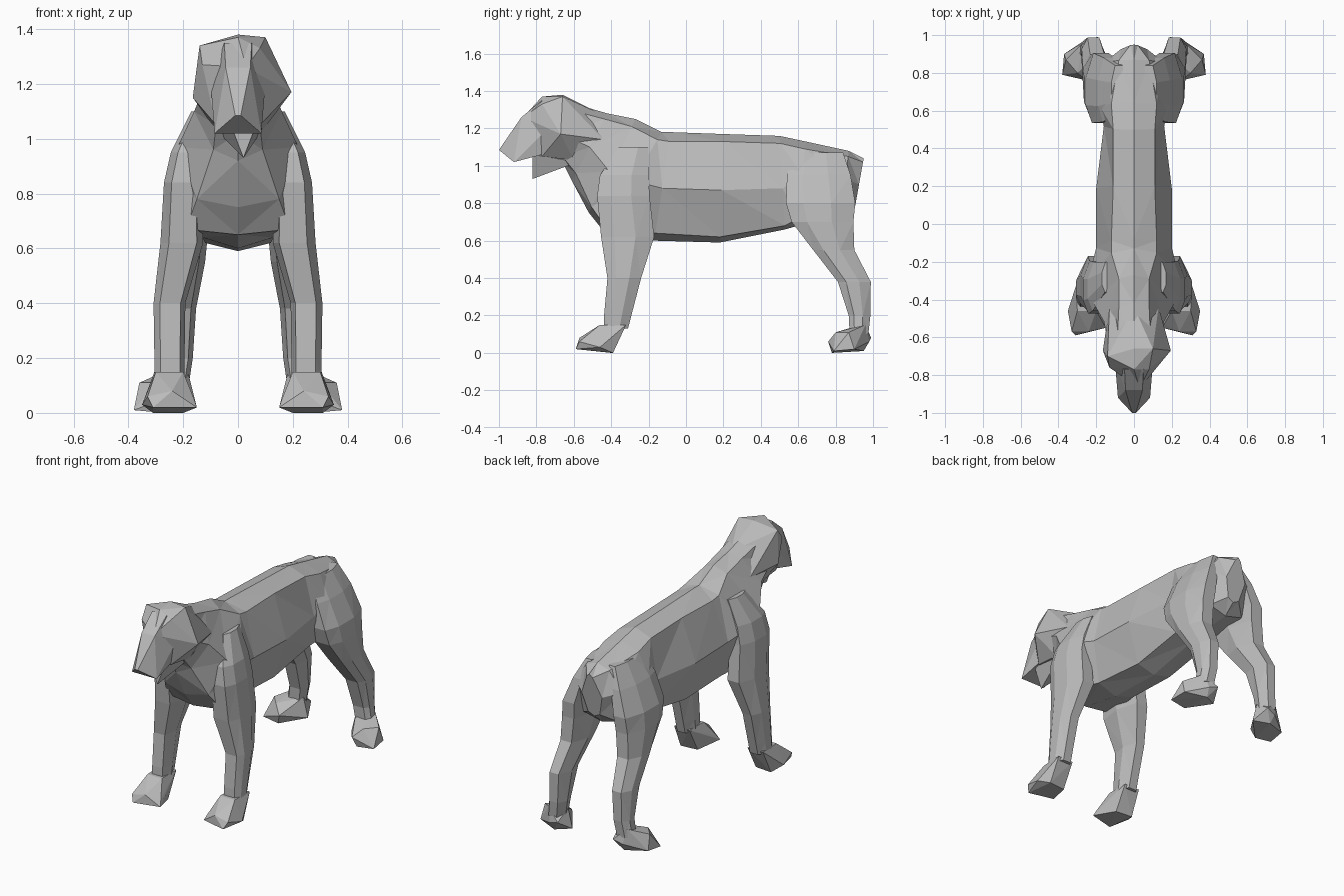
import bpy, bmesh

cube = bpy.data.objects.get("Cube")
if cube:
    bpy.data.objects.remove(cube, do_unlink=True)

# One plain grey coat
coat = bpy.data.materials.new("grey coat")
coat.use_nodes = True
coat.diffuse_color = (0.5, 0.5, 0.5, 1)
coat.node_tree.nodes["Principled BSDF"].inputs["Base Color"].default_value = (0.5, 0.5, 0.5, 1)


def finish(name, bm):
    """Turn a bmesh into a flat-shaded, triangulated object."""
    bmesh.ops.recalc_face_normals(bm, faces=bm.faces)
    bmesh.ops.triangulate(bm, faces=bm.faces)
    mesh = bpy.data.meshes.new(name)
    bm.to_mesh(mesh)
    bm.free()
    mesh.materials.append(coat)
    obj = bpy.data.objects.new(name, mesh)
    bpy.context.collection.objects.link(obj)
    return obj


def loft(name, rings):
    """Skin a list of equal-length point rings and cap both ends."""
    bm = bmesh.new()
    rows = [[bm.verts.new(p) for p in ring] for ring in rings]
    count = len(rows[0])
    for a, b in zip(rows, rows[1:]):
        for i in range(count):
            j = (i + 1) % count
            bm.faces.new((a[i], a[j], b[j], b[i]))
    bm.faces.new(rows[0])
    bm.faces.new(rows[-1])
    return finish(name, bm)


def hull(name, points):
    """Faceted convex lump around a few points."""
    bm = bmesh.new()
    verts = [bm.verts.new(p) for p in points]
    bmesh.ops.convex_hull(bm, input=verts)
    loose = [v for v in bm.verts if not v.link_faces]
    bmesh.ops.delete(bm, geom=loose, context='VERTS')
    return finish(name, bm)


def mirrored(points):
    return points + [(-x, y, z) for x, y, z in points if x]


def body_ring(y_top, y_low, z_top, xt, zt, xs, zs, xl, zl, z_low):
    """Eight-sided slice of the trunk, leaning from y_top to y_low."""
    half = [(xt, zt), (xs, zs), (xl, zl)]
    outline = [(0, z_top)] + half + [(0, z_low)] + [(-x, z) for x, z in reversed(half)]
    lean = (y_low - y_top) / (z_top - z_low)
    return [(x, y_top + lean * (z_top - z), z) for x, z in outline]


# Leg cross-section: flat front, angled back
LEG_OUTLINE = [(1, -.5), (.6, -1), (-.7, -1), (-1, 0), (-.5, 1), (.5, 1), (1, .3)]


def leg_ring(side, x, y, z, rx, ry):
    return [(side * (x + rx * u), y + ry * v, z) for u, v in LEG_OUTLINE]


# Trunk, from the neck back to the rump
trunk = [
    (-.66, -.66, 1.35, .09, 1.31, .13, 1.17, .08, 1.05, 1.02),
    (-.42, -.61, 1.28, .08, 1.25, .16, 1.1, .09, .96, .92),
    (-.27, -.52, 1.25, .08, 1.21, .22, .97, .15, .78, .75),
    (-.13, -.44, 1.18, .12, 1.14, .24, .92, .19, .67, .65),
    (-.08, -.17, 1.18, .12, 1.13, .2, .88, .13, .64, .6),
    (.2, .18, 1.17, .11, 1.13, .2, .87, .12, .62, .59),
    (.5, .53, 1.16, .11, 1.12, .16, .88, .12, .68, .66),
    (.64, .6, 1.13, .12, 1.09, .18, .95, .16, .72, .68),
    (.87, .83, 1.08, .08, 1.05, .16, .93, .12, .73, .7),
    (.95, .9, 1.04, .02, 1.02, .07, .9, .04, .78, .76),
]
loft("trunk", [body_ring(*s) for s in trunk])

# Head, turned very slightly: skull, muzzle and lower jaw
hull("skull", [
    (0, -.66, 1.38), (.1, -.66, 1.37), (-.14, -.7, 1.34), (0, -.77, 1.37),
    (.08, -.77, 1.33), (-.13, -.76, 1.27), (.195, -.67, 1.17), (-.165, -.67, 1.15),
    (.13, -.44, 1.14), (-.13, -.44, 1.14), (.09, -.6, 1.03), (-.08, -.6, 1.03),
    (.08, -.77, 1.05), (-.08, -.77, 1.05), (0, -.44, 1.27), (.03, -.87, 1.26)])
hull("muzzle", mirrored([
    (.045, -.88, 1.26), (.01, -1, 1.085), (.085, -.92, 1.02),
    (.08, -.77, 1.06), (.1, -.74, 1.2), (.05, -.77, 1.35)]))
hull("lower_jaw", [
    (.02, -.82, .93), (-.03, -.82, 1.06), (.07, -.82, 1.06), (.05, -.75, 1),
    (-.02, -.75, 1), (.08, -.58, 1.02), (-.07, -.58, 1.02), (0, -.6, 1.1)])

# Legs: centre, height and half widths of each slice, top to bottom
front_leg = [
    (.13, -.28, 1.1, .04, .08), (.18, -.33, .95, .065, .13), (.2, -.335, .84, .07, .14),
    (.205, -.312, .62, .078, .142), (.25, -.33, .4, .058, .09),
    (.25, -.365, .2, .055, .073), (.25, -.375, .13, .055, .065),
]
hind_leg = [
    (.08, .71, 1.07, .04, .13), (.13, .71, .95, .06, .17), (.175, .72, .8, .08, .185),
    (.185, .73, .7, .08, .165), (.195, .79, .55, .075, .11), (.215, .9, .38, .062, .088),
    (.22, .928, .2, .055, .058), (.235, .925, .1, .055, .05),
]
front_paw = [
    (.15, -.55, .02), (.16, -.53, .05), (.31, -.59, .02), (.33, -.57, .06),
    (.35, -.46, .03), (.2, -.46, .15), (.3, -.46, .15), (.305, -.32, .15),
    (.2, -.32, .15), (.2, -.4, 0), (.31, -.39, 0), (.24, -.57, .08),
]
hind_paw = [
    (.15, .9, .02), (.19, .99, .08), (.25, .98, .06), (.24, .95, .01), (.37, .9, .02),
    (.36, .87, .11), (.38, .79, .01), (.3, .8, .11), (.25, .76, .06),
    (.27, .78, 0), (.18, .9, .14), (.27, .96, .15),
]
for side, label in ((1, "left"), (-1, "right")):
    for kind, slices, paw in (("front", front_leg, front_paw), ("hind", hind_leg, hind_paw)):
        loft(f"{label}_{kind}_leg", [leg_ring(side, *s) for s in slices])
        hull(f"{label}_{kind}_paw", [(side * x, y, z) for x, y, z in paw])
